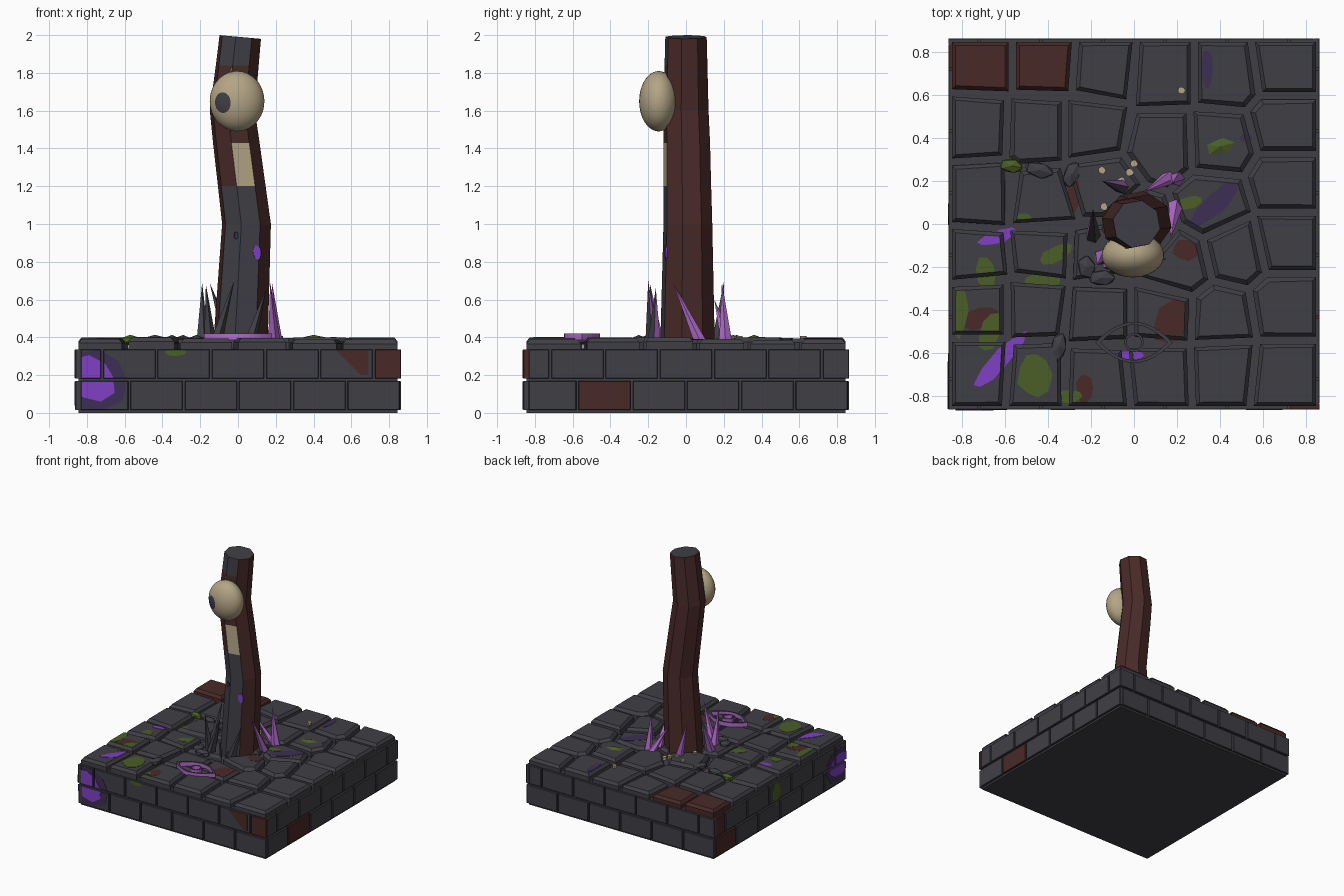
import bpy, bmesh, math, random
from math import cos, sin, radians, pi
from mathutils import Matrix, Vector

random.seed(4)
cube = bpy.data.objects.get("Cube")
if cube:
    bpy.data.objects.remove(cube, do_unlink=True)


# ---- materials and helpers
def material(name, *srgb):
    m = bpy.data.materials.new(name)
    col = [(c / 255) ** 2.2 for c in srgb] + [1]
    m.use_nodes = True
    m.diffuse_color = col
    m.node_tree.nodes["Principled BSDF"].inputs["Base Color"].default_value = col
    return m


stone = material("dark stone", 66, 65, 71)
brown = material("red brown", 74, 46, 44)
bone = material("bone", 178, 163, 132)
green = material("moss green", 76, 95, 42)
purple = material("vivid purple", 126, 66, 196)
dusk = material("dusky purple", 62, 51, 84)
lilac = material("lilac", 178, 108, 204)


def finish(name, bm, *mats, matrix=Matrix()):
    bmesh.ops.recalc_face_normals(bm, faces=bm.faces)
    me = bpy.data.meshes.new(name)
    bm.to_mesh(me)
    bm.free()
    ob = bpy.data.objects.new(name, me)
    bpy.context.collection.objects.link(ob)
    ob.matrix_world = matrix
    for m in mats:
        me.materials.append(m)
    return ob


def clip(poly, point, normal):
    """Keep the part of a convex 2D polygon behind a line."""
    out = []
    for a, b in zip(poly, poly[1:] + poly[:1]):
        da, db = (a - point).dot(normal), (b - point).dot(normal)
        if da <= 0:
            out.append(a)
        if da * db < 0:
            out.append(a.lerp(b, da / (da - db)))
    return out


def prism(name, poly, low, high, mat, matrix=Matrix(), chamfer=0, drop=0):
    """Extruded polygon with an optional chamfered top; returns the top outline."""
    bm = bmesh.new()
    face = bm.faces.new([bm.verts.new((p.x, p.y, low)) for p in poly])
    new = bmesh.ops.extrude_face_region(bm, geom=[face])["geom"]
    for v in new:
        if isinstance(v, bmesh.types.BMVert):
            v.co.z = high - drop
    top = next(f for f in new if isinstance(f, bmesh.types.BMFace))
    if chamfer:
        top.normal_update()
        if top.normal.z < 0:
            top.normal_flip()
        bmesh.ops.inset_individual(bm, faces=[top], thickness=chamfer)
        for v in top.verts:
            v.co.z = high
    outline = [v.co.xy for v in top.verts]
    finish(name, bm, mat, matrix=matrix)
    return outline


def rect(x0, x1, y0, y1):
    return [Vector(p) for p in ((x0, y0), (x1, y0), (x1, y1), (x0, y1))]


def blob(x, y, rx, ry, turn=0):
    pts = []
    for i in range(9):
        r = random.uniform(.85, 1.1)
        p = Vector((rx * r * cos(i * 2 * pi / 9), ry * r * sin(i * 2 * pi / 9)))
        p.rotate(Matrix.Rotation(radians(turn), 2))
        pts.append(p + Vector((x, y)))
    return pts


def paint(name, shape, cells, mat, lift=.002):
    """Thin plates where a shape covers the given flat cells."""
    for outline, height, matrix in cells:
        poly = outline
        for a, b in zip(shape, shape[1:] + shape[:1]):
            poly = clip(poly, a, Vector((b.y - a.y, a.x - b.x))) if poly else poly
        if len(poly) > 2:
            prism(name, poly, height, height + lift, mat, matrix)


# ---- base core and brick walls
H, DEPTH = .8625, .03
prism("base_core", rect(-.845, .845, -.845, .845), 0, .338, stone)
walls = []
brown_bricks = {(0, 1, 6), (1, 0, 1), (3, 0, 0), (3, 1, 0)}
for k in range(4):
    frame = (Matrix.Rotation(k * pi / 2, 4, 'Z') @ Matrix.Translation((0, -H, 0))
             @ Matrix.Rotation(pi / 2, 4, 'X'))
    cells = []
    for row, (z0, z1) in enumerate(((.015, .168), (.182, .335))):
        for i in range(6 + row):
            u0 = -H + (i - row / 2) * H / 3
            r = rect(max(u0 + .006, DEPTH - H), min(u0 + H / 3 - .006, H), z0, z1)
            mat = brown if (k, row, i) in brown_bricks else stone
            top = prism("wall_brick", r, -DEPTH, 0, mat, frame, chamfer=.004, drop=.004)
            cells.append((top, 0, frame))
    walls.append(cells)
paint("brown_stain", [Vector(p) for p in ((.69, .2), (.69, .33), (.52, .33), (.65, .2))],
      walls[0], brown)
for shape, mat, lift in (((-.77, .18, .2, .17), dusk, .002), ((-.78, .18, .14, .12, -30), purple, .004)):
    paint("front_splash", blob(*shape), walls[0], mat, lift)
    paint("corner_splash", blob(-shape[0], *shape[1:3], shape[3] * .8), walls[3], mat, lift)
paint("wall_moss", blob(-.05, .24, .05, .1), walls[3], green)
paint("front_moss", blob(-.33, .32, .06, .02), walls[0], green)

# ---- paving stones, each cell bounded halfway to its neighbours
rows = [
    (-.71, .74, -.42, .74, -.14, .72, .13, .69, .43, .69, .70, .73),
    (-.73, .46, -.45, .45, -.19, .45, .13, .37, .40, .38, .70, .46),
    (-.71, .13, -.42, .09, -.15, .17, .02, -.02, .37, .09, .70, .19),
    (-.73, -.16, -.43, -.13, -.16, -.14, .21, -.19, .47, -.13, .70, -.08),
    (-.72, -.38, -.46, -.38, -.17, -.42, .14, -.42, .40, -.43, .70, -.38),
    (-.72, -.68, -.45, -.70, -.18, -.71, .12, -.68, .41, -.67, .70, -.70),
]
seeds = [Vector(r[i:i + 2]) for r in rows for i in range(0, 12, 2)]
floor = [(rect(-.84, .84, -.84, .84), .338, Matrix())]
for n, s in enumerate(seeds):
    cell = rect(-.845, .845, -.845, .845)
    for other in seeds:
        if other is not s:
            way = (other - s).normalized()
            cell = clip(cell, (s + other) / 2 - way * .017, way)
    cell = [p for p, q in zip(cell, cell[1:] + cell[:1]) if (p - q).length > .05]
    high = random.uniform(.385, .4)
    top = prism("paving_stone", cell, .33, high, brown if n in (0, 1) else stone,
                chamfer=.024, drop=.022)
    floor.append((top, high, Matrix()))

# ---- moss and paint splashes on the paving
for shape in ((-.69, -.23, .05, .08), (-.36, -.14, .09, .04, 30), (-.46, -.70, .08, .11),
              (-.67, -.5, .05, .1, -20), (-.82, -.4, .05, .13), (-.42, -.26, .09, .03),
              (.26, .1, .06, .03, 20), (-.3, -.8, .06, .03), (-.52, .03, .04, .02)):
    paint("moss_patch", blob(*shape), floor, green)
for shape in ((-.63, -.06, .1, .03, 20), (-.62, -.63, .17, .04, 48), (-.02, -.61, .07, .02)):
    paint("purple_splash", blob(*shape), floor, purple, .003)
for shape in ((.37, .09, .15, .05, 45), (.34, .72, .03, .09), (.52, .4, .03, .02)):
    paint("dusky_splash", blob(*shape), floor, dusk)
for shape in ((.18, -.45, .12, .08, 60), (-.72, -.44, .1, .05, 20), (-.23, -.76, .04, .07),
              (.24, -.12, .06, .05), (-.28, .14, .03, .1)):
    paint("brown_patch", blob(*shape), floor, brown, .001)

# ---- loose pebbles and bone chips
for x, y, rx, ry, turn, mat in ((.40, .36, .085, .045, 15, green), (-.57, .27, .06, .035, -10, green),
                                (-.44, .25, .075, .04, -15, stone), (-.29, .23, .04, .07, -20, stone),
                                (-.35, -.57, .04, .075, -10, stone), (-.22, -.2, .045, .06, 10, stone),
                                (-.15, -.25, .07, .04, 0, stone)):
    bm = bmesh.new()
    bmesh.ops.create_icosphere(bm, subdivisions=1, radius=1)
    finish("pebble", bm, mat, matrix=Matrix.LocRotScale(
        Vector((x, y, .385)), Matrix.Rotation(radians(turn), 3, 'Z'), Vector((rx, ry, .028))))
for x, y in ((0, .28), (-.15, .25), (-.06, .2), (-.02, .24), (-.14, .08), (.22, .62)):
    prism("bone_chip", blob(x, y, .018, .018), .38, .408, bone)

# ---- eye sign on the paving: raised outline with coloured sides
lens = [(t * .18, s * .095 * (1 - t * t)) for s, ts in ((1, range(-6, 6)), (-1, range(6, -6, -1)))
        for t in (i / 6 for i in ts)]
ring = [(.045 * cos(i * pi / 8), .045 * sin(i * pi / 8)) for i in range(16)]
for pts, inner in ((lens, .86), (ring, .75)):
    bm = bmesh.new()
    loops = [[bm.verts.new((x * f, y * f - .55, z)) for x, y in pts]
             for f, z in ((1, .385), (1, .42), (inner, .42), (inner, .385))]
    n = len(pts)
    for a, b in zip(loops, loops[1:] + loops[:1]):
        for i in range(n):
            bm.faces.new((a[i], a[(i + 1) % n], b[(i + 1) % n], b[i]))
    for f in bm.faces:
        f.normal_update()
        f.material_index = int(abs(f.normal.z) < .5)
    finish("eye_sign", bm, stone, lilac)

# ---- bent eight-sided post: the two front sides are banded by height
bm = bmesh.new()
path = [(.34, .012, .008, .148), (1, .045, .01, .132), (1.2, .02, .007, .129), (1.43, -.009, .004, .126),
        (1.6, -.03, 0, .122), (1.84, -.004, 0, .116), (1.99, .012, 0, .112)]
loops = []
for z, cx, cy, r in path:
    lean = .09 if z > 1.9 else 0
    angles = [radians(45 * i - 12) for i in range(8)]
    loops.append([bm.verts.new((cx + r * cos(a), cy + r * sin(a), z - lean * r * cos(a))) for a in angles])
for band, (a, b) in enumerate(zip(loops, loops[1:])):
    for i in range(8):
        f = bm.faces.new((a[i], a[(i + 1) % 8], b[(i + 1) % 8], b[i]))
        front = i in (5, 6)
        f.material_index = 2 if band == 2 and i == 6 else int(not front or band in (2, 3, 4))
bm.faces.new(loops[-1])
bm.faces.new(loops[0])
finish("post", bm, stone, brown, bone)
front = Matrix.Rotation(radians(10.5), 4, 'Z') @ Matrix.Rotation(pi / 2, 4, 'X')
for x, y, z, r, mat in ((.1, -.108, .85, .03, purple), (.02, -.123, .5, .045, purple),
                        (-.01, -.117, .94, .015, dusk), (-.02, -.107, 1.8, .035, bone)):
    prism("post_spot", blob(0, 0, r * .75, r * 1.3), -.006, .003, mat,
          Matrix.Translation((x, y, z)) @ front)

# ---- eyeball: the pole points along the gaze, so the first rings form the pupil
bm = bmesh.new()
bmesh.ops.create_uvsphere(bm, u_segments=32, v_segments=18, radius=1)
for f in bm.faces:
    f.smooth = True
    f.material_index = int(f.calc_center_median().z > cos(radians(20)))
gaze = Vector((-.55, -.83, -.05)).to_track_quat('Z', 'Y').to_matrix().to_4x4()
bmesh.ops.transform(bm, matrix=gaze, verts=bm.verts)
finish("eyeball", bm, bone, stone, matrix=Matrix.LocRotScale(
    Vector((-.005, -.145, 1.65)), None, Vector((.145, .103, .16))))

# ---- crystal spikes around the foot of the post
for bx, by, tx, ty, tz in ((-.19, -.06, -.19, .07, .69), (.19, .08, .17, -.07, .69), (.17, .22, .05, .15, .6),
                           (.2, .21, .18, .19, .69), (-.05, .17, -.15, .2, .69), (-.12, -.18, -.02, -.2, .70),
                           (.06, -.17, .15, -.16, .66), (-.15, -.15, -.17, -.19, .68)):
    bm = bmesh.new()
    foot = [bm.verts.new((bx + .037 * cos(i * 2 * pi / 5), by + .037 * sin(i * 2 * pi / 5), .37)) for i in range(5)]
    tip = bm.verts.new((tx, ty, tz))
    for i in range(5):
        f = bm.faces.new((foot[i], foot[(i + 1) % 5], tip))
        f.normal_update()
        f.material_index = int(f.normal.y > -.5 or bx > .15)
    bm.faces.new(foot)
    finish("spike", bm, stone, lilac)
